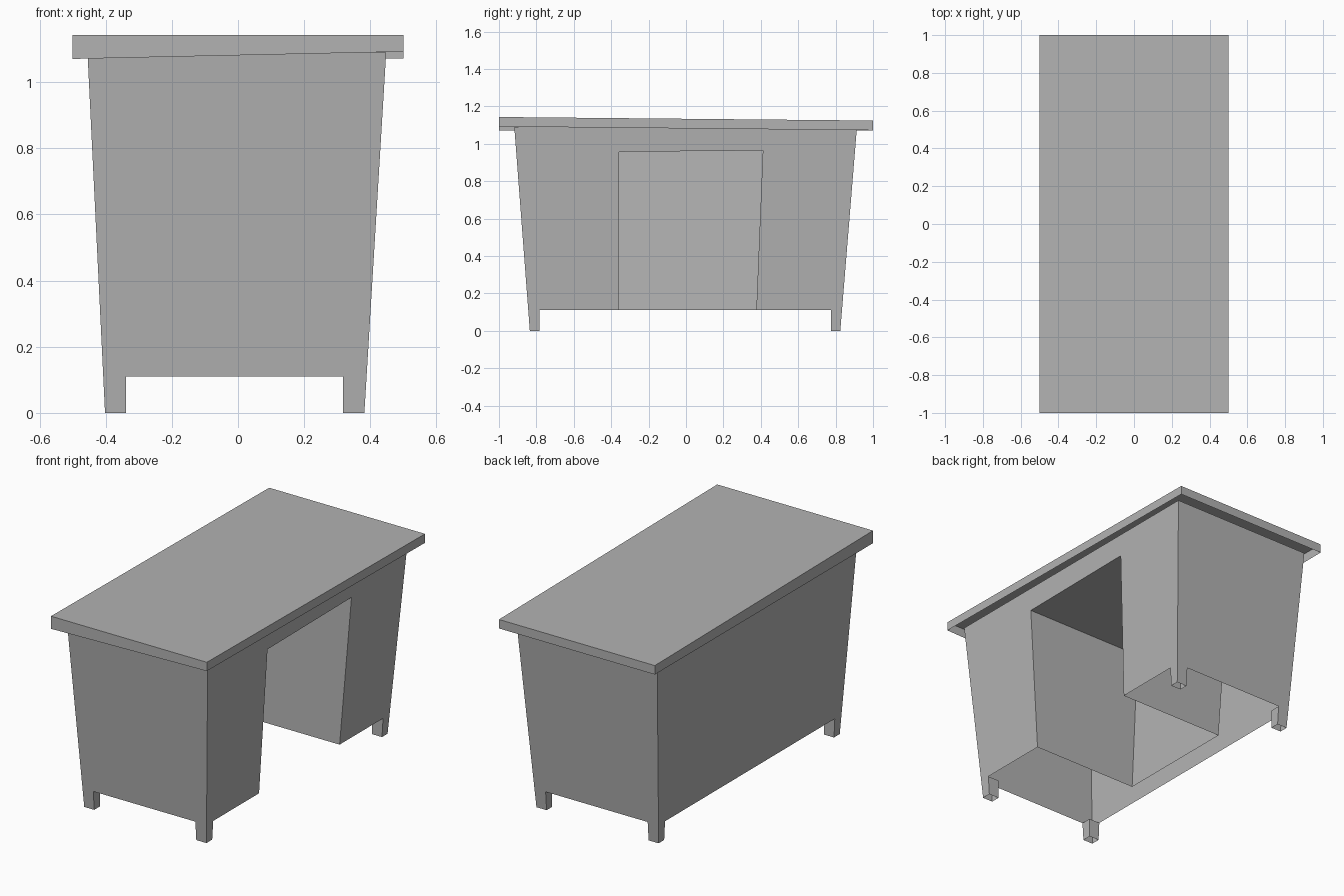
import bpy
import bmesh
from mathutils import Vector

cube = bpy.data.objects.get("Cube")
if cube:
    bpy.data.objects.remove(cube)

grey = bpy.data.materials.new("plain_grey")
grey.use_nodes = True
COLOUR = (0.45, 0.45, 0.45, 1)
grey.diffuse_color = COLOUR
grey.node_tree.nodes["Principled BSDF"].inputs["Base Color"].default_value = COLOUR

RIM = 1.09     # height of the body walls
FLOOR = 0.11   # underside of the cabinets, top of the legs


def sheet_object(name, sheets):
    """Make an object from (points, facing direction) sheets."""
    bm = bmesh.new()
    for points, facing in sheets:
        face = bm.faces.new([bm.verts.new(p) for p in points])
        face.normal_update()
        if face.normal.dot(Vector(facing)) < 0:
            face.normal_flip()
    bmesh.ops.remove_doubles(bm, verts=bm.verts, dist=0.0005)
    mesh = bpy.data.meshes.new(name)
    bm.to_mesh(mesh)
    bm.free()
    mesh.materials.append(grey)
    obj = bpy.data.objects.new(name, mesh)
    bpy.context.collection.objects.link(obj)


def taper(low, high):
    return lambda z: low + (high - low) * z / RIM


# Outer sides of the tapered body, and inner sides of the legs
x_side = {-1: taper(-0.402, -0.455), 1: taper(0.382, 0.448)}
y_side = {-1: taper(-0.835, -0.918), 1: taper(0.825, 0.914)}
x_leg = {-1: -0.338, 1: 0.317}
y_leg = {-1: -0.782, 1: 0.774}


def wall_outline(side, leg, notch=()):
    """Outline (across, height) of a wall with a leg at each end."""
    return [(side[-1](RIM), RIM), (side[-1](0), 0), (leg[-1], 0), (leg[-1], FLOOR),
            *notch,
            (leg[1], FLOOR), (leg[1], 0), (side[1](0), 0), (side[1](RIM), RIM)]


# Kneehole opening in the +x wall
opening = [(-0.362, FLOOR), (-0.358, 0.957), (0.411, 0.964), (0.376, FLOOR)]

# Body walls, open underneath
for s, name in ((-1, "front_wall"), (1, "back_wall")):
    outline = wall_outline(x_side, x_leg)
    sheet_object(name, [([(x, y_side[s](z), z) for x, z in outline], (0, s, 0))])
for s, name in ((-1, "right_wall"), (1, "kneehole_side_wall")):
    outline = wall_outline(y_side, y_leg, opening if s > 0 else ())
    sheet_object(name, [([(x_side[s](z), y, z) for y, z in outline], (s, 0, 0))])

# Kneehole lining
recess = taper(-0.286, -0.331)
outer = [(x_side[1](z), y, z) for y, z in opening]
inner = [(recess(z), y, z) for y, z in opening]
lining = [([outer[i], outer[i + 1], inner[i + 1], inner[i]], facing)
          for i, facing in enumerate(((0, 1, 0), (0, 0, -1), (0, -1, 0)))]
sheet_object("kneehole_lining", lining + [(inner, (1, 0, 0))])

# Inner sides of the hollow legs
for sx, x_name in ((-1, "right"), (1, "left")):
    for sy, y_name in ((-1, "front"), (1, "back")):
        ends = (0, FLOOR)
        corner = [(x_leg[sx], y_leg[sy], z) for z in ends]
        across_x = [(x_side[sx](z), y_leg[sy], z) for z in reversed(ends)]
        across_y = [(x_leg[sx], y_side[sy](z), z) for z in reversed(ends)]
        sheet_object(f"{y_name}_{x_name}_leg", [(corner + across_x, (0, -sy, 0)),
                                               (corner + across_y, (-sx, 0, 0))])

# Desk top: a slightly tilted slab with a rim, open underneath
ring = [(-0.5, -1, 1.07), (0.5, -1, 1.092), (0.5, 1, 1.072), (-0.5, 1, 1.072)]
upper = [(x, y, 1.143 if y < 0 else 1.124) for x, y, z in ring]
top_sheets = [(upper, (0, 0, 1))]
for i, facing in enumerate(((0, -1, 0), (1, 0, 0), (0, 1, 0), (-1, 0, 0))):
    j = (i + 1) % 4
    top_sheets.append(([ring[i], ring[j], upper[j], upper[i]], facing))
sheet_object("desk_top", top_sheets)
